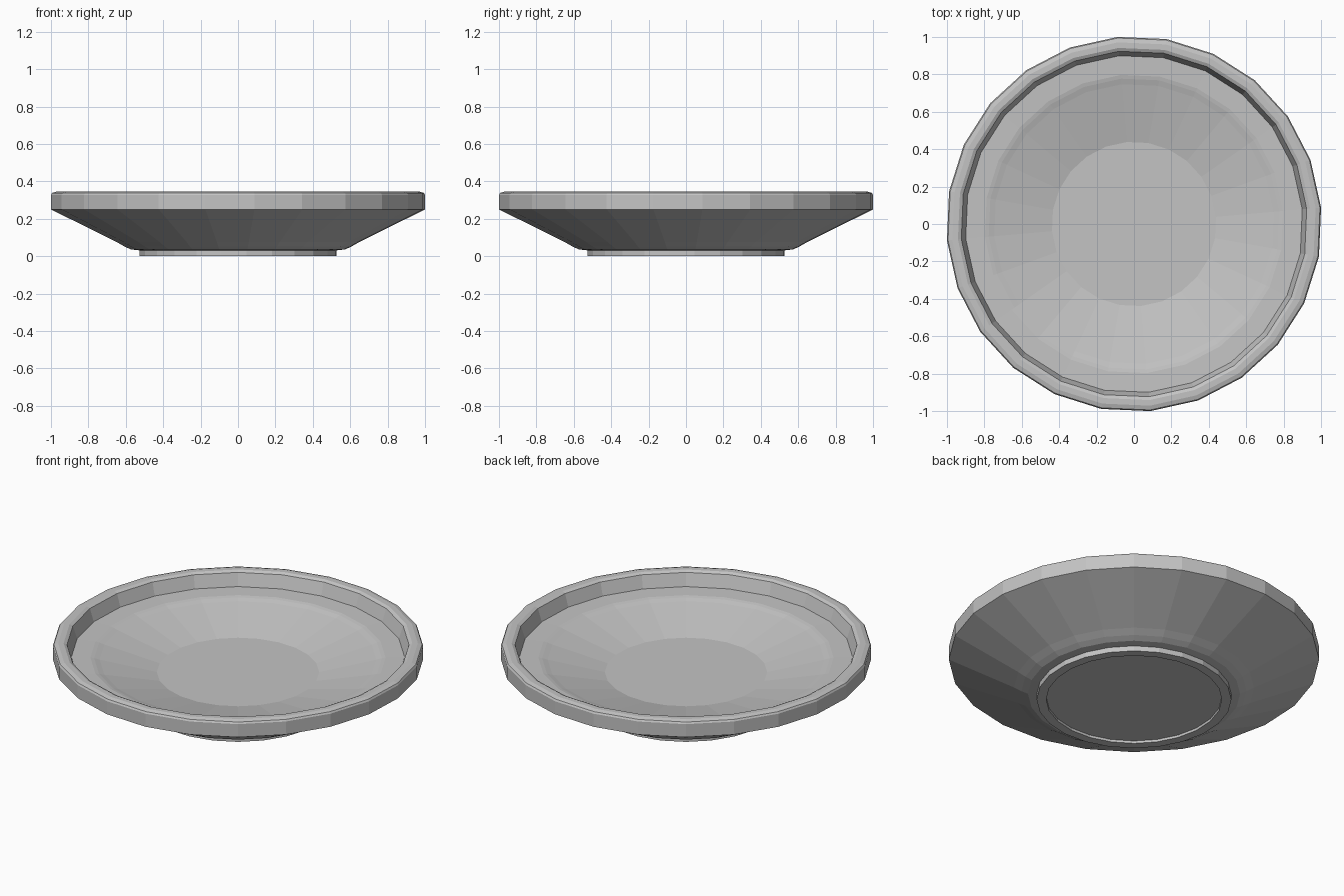
import bpy
import bmesh
from math import cos, sin, radians, tau

cube = bpy.data.objects.get("Cube")
if cube:
    bpy.data.objects.remove(cube, do_unlink=True)

SIDES = 24
TURN = radians(5)

# One plain grey glaze
grey = bpy.data.materials.new("plain_grey")
grey.use_nodes = True
colour = (0.55, 0.55, 0.55, 1)
grey.diffuse_color = colour
grey.node_tree.nodes["Principled BSDF"].inputs["Base Color"].default_value = colour


def lathe(name, profile):
    """Turn a (radius, height) profile around z and cap both ends."""
    bm = bmesh.new()
    angles = [TURN + tau * i / SIDES for i in range(SIDES)]
    rings = [[bm.verts.new((r * cos(a), r * sin(a), z)) for a in angles]
             for r, z in profile]
    for low, high in zip(rings, rings[1:]):
        for i in range(SIDES):
            j = (i + 1) % SIDES
            bm.faces.new((low[i], low[j], high[j], high[i]))
    bm.faces.new(rings[0][::-1])
    bm.faces.new(rings[-1])
    bmesh.ops.recalc_face_normals(bm, faces=bm.faces[:])
    mesh = bpy.data.meshes.new(name)
    bm.to_mesh(mesh)
    bm.free()
    mesh.materials.append(grey)
    obj = bpy.data.objects.new(name, mesh)
    bpy.context.collection.objects.link(obj)
    return obj


# Recessed underside and foot ring
foot = [(0.476, 0.015), (0.476, 0), (0.528, 0), (0.528, 0.031)]
# Flared outer wall
outer_wall = [(0.575, 0.036), (0.61, 0.052), (0.65, 0.075), (1.004, 0.25)]
# Rounded rim and steep inner lip
rim = [(1.004, 0.328), (0.998, 0.338), (0.975, 0.345),
       (0.945, 0.345), (0.927, 0.336), (0.903, 0.262)]
# Ledge, sloping bowl and flat floor
bowl = [(0.80, 0.259), (0.78, 0.255), (0.75, 0.246), (0.44, 0.172)]

lathe("plate", foot + outer_wall + rim + bowl)
